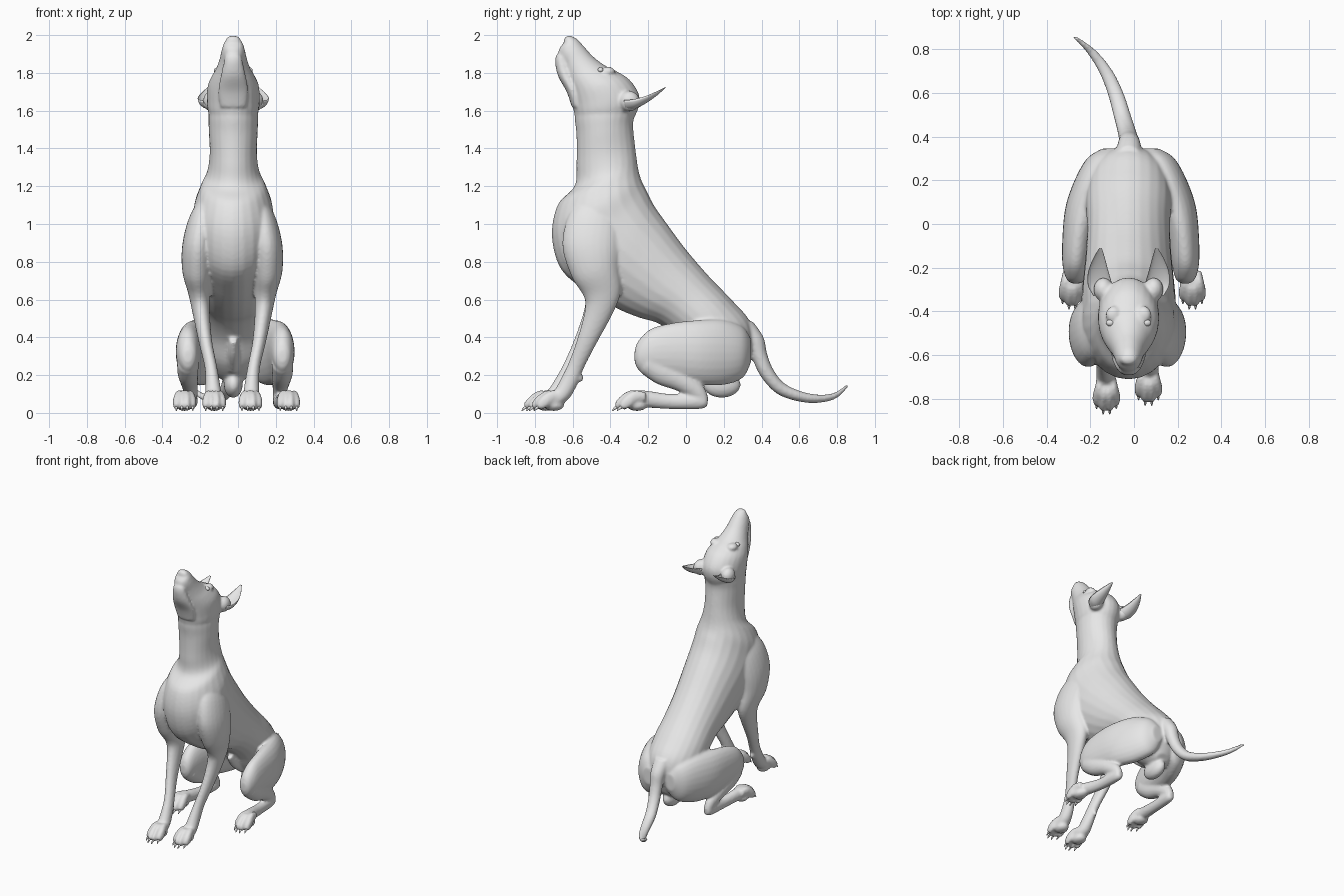
import bpy, bmesh, math
from mathutils import Matrix, Vector

grey = bpy.data.materials.new("coat_grey")
grey.diffuse_color = (0.8, 0.8, 0.8, 1)
MID = -0.025          # centre line of the body
RING, STEPS = 24, 5


def spline(rows):
    """Smoothly interpolate rows of numbers (Catmull-Rom)."""
    out = []
    for i in range(len(rows) - 1):
        p = [rows[max(0, min(len(rows) - 1, i + k))] for k in (-1, 0, 1, 2)]
        for s in range(STEPS):
            t = s / STEPS
            out.append([0.5 * (2*b + (c-a)*t + (2*a-5*b+4*c-d)*t*t + (3*b-a-3*c+d)*t**3)
                        for a, b, c, d in zip(*p)])
    return out + [list(rows[-1])]


def loft(bm, sections, cup=None):
    """Skin ellipses given as x, y, z, half width, and a second half axis (y, z)."""
    rings = []
    for x, y, z, w, vy, vz in spline(sections):
        ring = []
        for k in range(RING):
            a = 2 * math.pi * k / RING
            s = math.sin(a)
            if cup is not None and s > 0:
                s *= cup
            ring.append(bm.verts.new((x + w * math.cos(a), y + vy * s, z + vz * s)))
        rings.append(ring)
    faces = [bm.faces.new(rings[0][::-1]), bm.faces.new(rings[-1])]
    for r0, r1 in zip(rings, rings[1:]):
        for k in range(RING):
            j = (k + 1) % RING
            faces.append(bm.faces.new((r0[k], r0[j], r1[j], r1[k])))
    bmesh.ops.recalc_face_normals(bm, faces=faces)


def slab(bm, rows):
    """Loft from back point (y, z), front point (y, z) and half width."""
    loft(bm, [(MID, (a+c)/2, (b+d)/2, w, (a-c)/2, (b-d)/2) for a, b, c, d, w in rows])


def limb(bm, rows, mid=0.0, side=1, shift=lambda z: 0.0):
    """Loft along a path of x, y, z, half width, half depth."""
    pts = [(mid + side * x, y + shift(z), z, w, d) for x, y, z, w, d in rows]
    out = []
    for i, (x, y, z, w, d) in enumerate(pts):
        p, q = pts[max(i - 1, 0)], pts[min(i + 1, len(pts) - 1)]
        t = Vector((q[1] - p[1], q[2] - p[2])).normalized()
        out.append((x, y, z, w, -t.y * d, t.x * d))
    loft(bm, out)


def ball(bm, pos, size):
    bmesh.ops.create_uvsphere(bm, u_segments=20, v_segments=12, radius=1,
                              matrix=Matrix.Translation(pos) @ Matrix.Diagonal((*size, 1)))


def finish(name, bm, fuse=False):
    me = bpy.data.meshes.new(name)
    bm.to_mesh(me)
    bm.free()
    ob = bpy.data.objects.new(name, me)
    bpy.context.collection.objects.link(ob)
    me.materials.append(grey)
    for p in me.polygons:
        p.use_smooth = True
    if fuse:
        m = ob.modifiers.new("fuse", 'REMESH')
        m.mode, m.voxel_size, m.use_smooth_shade = 'VOXEL', 0.009, True
        s = ob.modifiers.new("soften", 'SMOOTH')
        s.factor, s.iterations = 0.5, 5
    return ob


body, claws = bmesh.new(), bmesh.new()

# torso and neck
slab(body, [
    (0.31, 0.22, 0.25, 0.17, 0.05), (0.355, 0.34, 0.16, 0.17, 0.13),
    (0.34, 0.48, 0.05, 0.25, 0.18), (0.25, 0.59, -0.03, 0.38, 0.195),
    (0.12, 0.725, -0.14, 0.47, 0.19), (0.0, 0.865, -0.25, 0.505, 0.195),
    (-0.10, 1.0, -0.36, 0.55, 0.205), (-0.17, 1.10, -0.50, 0.63, 0.215),
    (-0.21, 1.18, -0.655, 0.75, 0.215), (-0.235, 1.23, -0.71, 0.93, 0.21),
    (-0.25, 1.28, -0.68, 1.10, 0.175), (-0.26, 1.34, -0.59, 1.20, 0.14),
    (-0.27, 1.42, -0.58, 1.32, 0.125), (-0.28, 1.53, -0.58, 1.47, 0.13),
    (-0.265, 1.62, -0.59, 1.57, 0.13), (-0.30, 1.70, -0.58, 1.66, 0.10)])

# skull and upper muzzle
slab(body, [
    (-0.28, 1.55, -0.56, 1.52, 0.11), (-0.25, 1.62, -0.59, 1.58, 0.135),
    (-0.25, 1.69, -0.60, 1.64, 0.14), (-0.30, 1.765, -0.61, 1.70, 0.135),
    (-0.37, 1.81, -0.625, 1.75, 0.115), (-0.43, 1.84, -0.64, 1.80, 0.092),
    (-0.49, 1.885, -0.655, 1.85, 0.074), (-0.54, 1.94, -0.675, 1.895, 0.062),
    (-0.575, 1.978, -0.67, 1.93, 0.05), (-0.605, 1.995, -0.64, 1.965, 0.03)])

# lower jaw
slab(body, [
    (-0.55, 1.62, -0.605, 1.62, 0.07), (-0.57, 1.71, -0.632, 1.70, 0.08),
    (-0.60, 1.79, -0.676, 1.78, 0.066), (-0.62, 1.85, -0.692, 1.845, 0.052),
    (-0.64, 1.89, -0.69, 1.885, 0.042), (-0.655, 1.905, -0.68, 1.90, 0.025)])

# nose pad, brows, ear roots
ball(body, (MID, -0.618, 1.968), (0.042, 0.03, 0.03))
for s in (-1, 1):
    ball(body, (MID + s * 0.07, -0.415, 1.808), (0.035, 0.04, 0.025))
    ball(body, (MID + s * 0.115, -0.30, 1.65), (0.045, 0.055, 0.055))

# tail
limb(body, [
    (MID, 0.31, 0.46, 0.06, 0.05), (-0.022, 0.365, 0.38, 0.052, 0.05),
    (-0.025, 0.39, 0.30, 0.045, 0.042), (-0.035, 0.43, 0.21, 0.042, 0.038),
    (-0.055, 0.50, 0.13, 0.04, 0.034), (-0.085, 0.60, 0.088, 0.037, 0.028),
    (-0.13, 0.70, 0.075, 0.033, 0.022), (-0.195, 0.79, 0.092, 0.026, 0.016),
    (-0.27, 0.855, 0.145, 0.012, 0.009)])

# underside of the rump and belly
ball(body, (MID, 0.19, 0.15), (0.05, 0.10, 0.07))
limb(body, [(MID, 0.10, 0.24, 0.03, 0.04), (MID, 0.0, 0.32, 0.03, 0.04),
            (MID, -0.06, 0.39, 0.02, 0.03)])


def paw(x, y, splay):
    """Four knuckled toes, each tipped with a claw."""
    for k in (-1.5, -0.5, 0.5, 1.5):
        tip = y - (0.025 if abs(k) < 1 else 0)
        u = x + k * splay
        limb(body, [(x + k * 0.016, tip + 0.13, 0.085, 0.018, 0.025),
                    (x + k * 0.022, tip + 0.08, 0.088, 0.02, 0.032),
                    (u, tip + 0.04, 0.062, 0.018, 0.032),
                    (u, tip + 0.01, 0.037, 0.016, 0.024),
                    (u, tip - 0.002, 0.03, 0.009, 0.012)])
        limb(claws, [(u, tip + 0.015, 0.035, 0.008, 0.009),
                     (u, tip - 0.008, 0.024, 0.006, 0.007),
                     (u, tip - 0.02, 0.01, 0.002, 0.002)])
    ball(body, (x, y + 0.085, 0.04), (0.045, 0.055, 0.03))


for s in (-1, 1):
    # shoulder and front leg, the +x paw set slightly further back
    back = (lambda z: 0.04 * max(0, 1 - z / 0.6)) if s > 0 else (lambda z: 0.0)
    limb(body, [
        (0.12, -0.45, 1.14, 0.05, 0.08), (0.155, -0.48, 1.03, 0.075, 0.14),
        (0.18, -0.50, 0.89, 0.085, 0.155), (0.185, -0.48, 0.75, 0.08, 0.13),
        (0.175, -0.445, 0.63, 0.058, 0.10), (0.165, -0.47, 0.53, 0.046, 0.072),
        (0.143, -0.54, 0.38, 0.036, 0.052), (0.115, -0.605, 0.25, 0.033, 0.043),
        (0.105, -0.645, 0.17, 0.037, 0.046), (0.10, -0.69, 0.10, 0.043, 0.045),
        (0.098, -0.74, 0.06, 0.045, 0.035)], -0.03, s, back)
    ball(body, (-0.03 + s * 0.107, -0.59 + back(0.18), 0.185), (0.018, 0.02, 0.022))
    paw(-0.03 + s * 0.096, -0.825 + back(0), 0.03)

    # thigh
    loft(body, [(-0.015 + s * x, y, z, w, 0, h) for x, y, z, w, h in (
        (0.25, -0.272, 0.30, 0.02, 0.03), (0.25, -0.25, 0.305, 0.045, 0.08),
        (0.25, -0.18, 0.32, 0.063, 0.128), (0.237, -0.05, 0.325, 0.075, 0.155),
        (0.21, 0.08, 0.32, 0.088, 0.172), (0.165, 0.20, 0.32, 0.092, 0.172),
        (0.12, 0.30, 0.32, 0.08, 0.135), (0.09, 0.345, 0.33, 0.04, 0.06))])
    # shank, then hind foot
    limb(body, [(0.25, -0.20, 0.27, 0.058, 0.07), (0.25, -0.12, 0.215, 0.055, 0.07),
                (0.243, -0.02, 0.165, 0.046, 0.055), (0.235, 0.06, 0.11, 0.036, 0.045),
                (0.23, 0.095, 0.06, 0.028, 0.03)], -0.015, s)
    limb(body, [(0.23, 0.115, 0.06, 0.02, 0.025), (0.232, 0.07, 0.062, 0.034, 0.042),
                (0.242, -0.08, 0.06, 0.034, 0.04), (0.258, -0.20, 0.072, 0.038, 0.044),
                (0.27, -0.27, 0.075, 0.045, 0.045), (0.275, -0.31, 0.06, 0.04, 0.03)],
         -0.015, s)
    paw(-0.008 + s * 0.275, -0.345, 0.029)

    # cupped ear, hollow side up
    ear = bmesh.new()
    loft(ear, [(MID + s * x, y, z, w, vy, vz) for x, y, z, w, vy, vz in (
        (0.115, -0.33, 1.655, 0.045, -0.01, 0.05), (0.13, -0.28, 1.66, 0.056, -0.01, 0.05),
        (0.138, -0.22, 1.675, 0.047, -0.008, 0.036), (0.135, -0.16, 1.70, 0.028, -0.006, 0.02),
        (0.128, -0.11, 1.725, 0.006, -0.001, 0.004))], cup=-0.45)
    finish("ear_left" if s > 0 else "ear_right", ear)

    # eye
    eye = bmesh.new()
    ball(eye, (MID + s * 0.083, -0.452, 1.815), (0.02, 0.016, 0.014))
    finish("eye_left" if s > 0 else "eye_right", eye)

finish("body", body, fuse=True)
finish("claws", claws)
